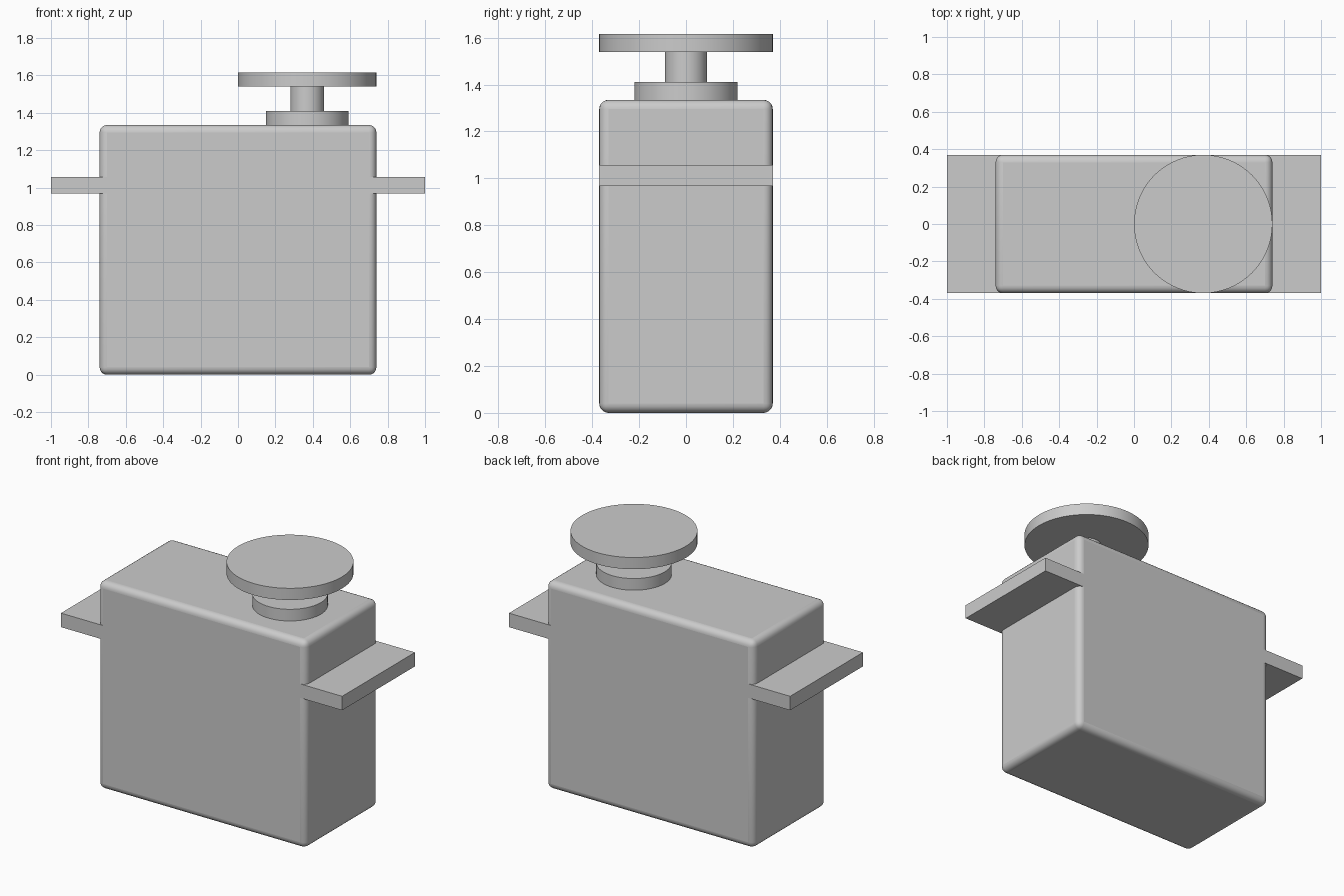
import bpy
import math

cube = bpy.data.objects.get("Cube")
if cube:
    bpy.data.objects.remove(cube, do_unlink=True)

grey = bpy.data.materials.new("light_grey")
grey.use_nodes = True
colour = (0.6, 0.6, 0.6, 1)
grey.diffuse_color = colour
grey.node_tree.nodes["Principled BSDF"].inputs["Base Color"].default_value = colour


def finish(name):
    obj = bpy.context.object
    obj.name = name
    obj.data.materials.append(grey)
    return obj


def box(name, size, bottom):
    bpy.ops.mesh.primitive_cube_add(size=1, location=(0, 0, bottom + size[2] / 2))
    obj = finish(name)
    obj.scale = size
    bpy.ops.object.transform_apply(location=False, rotation=False, scale=True)
    return obj


def disc(name, radius, bottom, top):
    bpy.ops.mesh.primitive_cylinder_add(
        vertices=64, radius=radius, depth=top - bottom,
        end_fill_type='TRIFAN', location=(0.37, 0, (bottom + top) / 2))
    finish(name)
    bpy.ops.object.shade_smooth_by_angle(angle=math.radians(40))


# Rounded housing
body = box("motor_housing", (1.48, 0.74, 1.335), 0)
bevel = body.modifiers.new("rounded_edges", 'BEVEL')
bevel.width = 0.04
bevel.segments = 5
bpy.ops.object.shade_smooth_by_angle(angle=math.radians(40))

# Mounting plate running through the housing
box("mounting_flange", (2, 0.74, 0.09), 0.968)

# Output collar, shaft and round horn
disc("output_collar", 0.22, 1.33, 1.41)
disc("output_shaft", 0.09, 1.41, 1.54)
disc("output_horn", 0.37, 1.54, 1.615)
